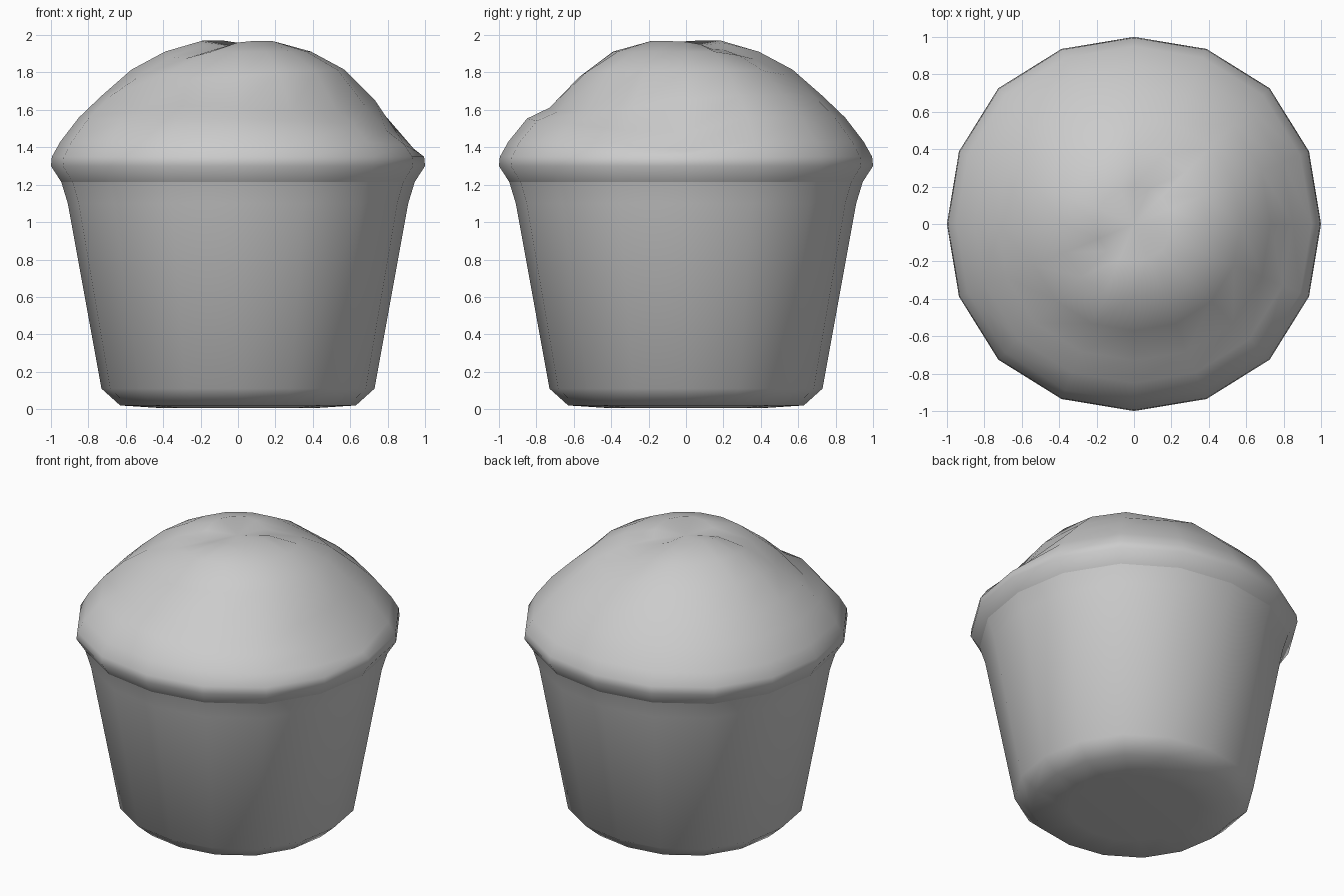
import bpy, bmesh, math
from mathutils import Vector

if "Cube" in bpy.data.objects:
    bpy.data.objects.remove(bpy.data.objects["Cube"])

SIDES = 16


def lathe(name, profile, shape=None):
    """Revolve (radius, z) points; shape optionally adjusts each point."""
    bm = bmesh.new()
    rings = []
    for r, z in profile:
        if r == 0:
            p = Vector((0, 0, z))
            rings.append([bm.verts.new(shape(p) if shape else p)] * SIDES)
            continue
        ring = []
        for i in range(SIDES):
            a = 2 * math.pi * i / SIDES
            # diagonal corners sit slightly outside the true circle
            k = r * (1 + 0.026 * math.sin(2 * a) ** 2)
            p = Vector((k * math.cos(a), k * math.sin(a), z))
            ring.append(bm.verts.new(shape(p) if shape else p))
        rings.append(ring)
    for lo, hi in zip(rings, rings[1:]):
        for i in range(SIDES):
            j = (i + 1) % SIDES
            corners = list(dict.fromkeys((lo[i], lo[j], hi[j], hi[i])))
            bm.faces.new(corners)
    bmesh.ops.recalc_face_normals(bm, faces=bm.faces)
    for f in bm.faces:
        f.smooth = True
    mesh = bpy.data.meshes.new(name)
    bm.to_mesh(mesh)
    bm.free()
    obj = bpy.data.objects.new(name, mesh)
    bpy.context.collection.objects.link(obj)
    return obj


# Swirl folds across the top: (path in plan, depth, half width)
FOLDS = [
    ([(-0.5, -0.27), (-0.2, -0.2), (0.05, 0.0), (0.15, 0.25), (0.28, 0.48)], 0.055, 0.10),
    ([(-0.55, -0.48), (-0.2, -0.64), (0.2, -0.7), (0.5, -0.58), (0.76, -0.3), (0.87, 0.0)], 0.085, 0.11),
]


def segment_distance(p, a, b):
    a, b = Vector(a), Vector(b)
    t = max(0, min(1, (p - a).dot(b - a) / (b - a).length_squared))
    return (p - a - (b - a) * t).length


def fold(p):
    q = p.copy()
    if p.z > 1.4:
        for path, depth, width in FOLDS:
            d = min(segment_distance(p.xy, a, b) for a, b in zip(path, path[1:]))
            q.z -= depth * math.exp(-(d / width) ** 2)
    return q


# Tapered baking cup with a bevelled base
lathe("baking_cup", [(0, 0.005), (0.4, 0.005), (0.63, 0.02), (0.73, 0.11),
                     (0.91, 1.10), (0.945, 1.215)])

# Overhanging rim and domed, folded top
lathe("cake_top", [(0.945, 1.215), (1.0, 1.30), (0.995, 1.35), (0.95, 1.43),
                   (0.85, 1.56), (0.73, 1.675), (0.57, 1.815), (0.39, 1.912),
                   (0.2, 1.972), (0, 1.985)], fold)
